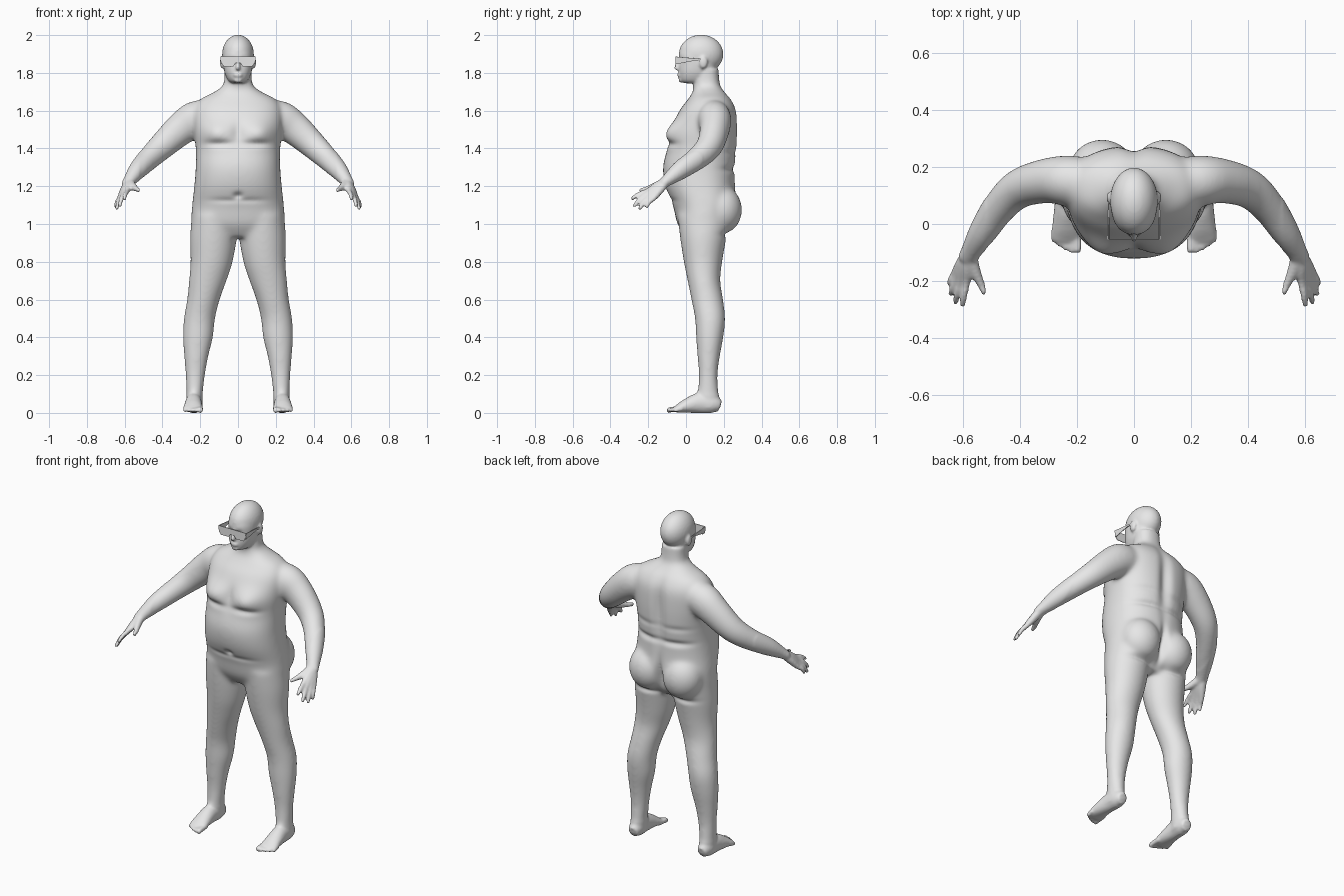
import bpy
import bmesh
import math
from mathutils import Vector, Matrix

default_cube = bpy.data.objects.get("Cube")
if default_cube:
    bpy.data.objects.remove(default_cube, do_unlink=True)

GREY = (0.8, 0.8, 0.8, 1.0)
material = bpy.data.materials.new("plain grey")
material.use_nodes = True
material.diffuse_color = GREY
for node in material.node_tree.nodes:
    if node.type == "BSDF_PRINCIPLED":
        node.inputs["Base Color"].default_value = GREY

SEGMENTS = 32
bm = bmesh.new()


def densify(rows, steps=5):
    """Smooth spline through rows of numbers."""
    rows = [Vector(row) for row in rows]
    last = len(rows) - 1
    result = []
    for i in range(last):
        a, b, c, d = [rows[min(max(i + k, 0), last)] for k in (-1, 0, 1, 2)]
        for step in range(steps):
            t = step / steps
            bend = (b - c) * 3 + d - a
            curve = a * 2 - b * 5 + c * 4 - d + bend * t
            result.append(b + (c - a + curve * t) * (t / 2))
    return result + [rows[-1]]


def loft(rings, mirrored):
    """Closed skin over a list of rings, optionally repeated on the other side."""
    for side in ((1, -1) if mirrored else (1,)):
        loops = [[bm.verts.new((p.x * side, p.y, p.z)) for p in ring] for ring in rings]
        faces = [bm.faces.new(loops[0]), bm.faces.new(loops[-1])]
        for low, high in zip(loops, loops[1:]):
            for i in range(SEGMENTS):
                j = (i + 1) % SEGMENTS
                faces.append(bm.faces.new((low[i], low[j], high[j], high[i])))
        bmesh.ops.recalc_face_normals(bm, faces=faces)


def unit_ring(power=2.0):
    points = []
    for i in range(SEGMENTS):
        angle = math.tau * i / SEGMENTS
        u, v = math.cos(angle), math.sin(angle)
        points.append((math.copysign(abs(u) ** (2 / power), u),
                       math.copysign(abs(v) ** (2 / power), v)))
    return points


def stack(rows, power=2.0, mirrored=False):
    """Horizontal sections: z, centre x, half width, front y, back y."""
    rings = []
    for z, cx, half, front, back in densify(rows):
        mid, depth = (front + back) / 2, (back - front) / 2
        rings.append([Vector((cx + u * half, mid + v * depth, z)) for u, v in unit_ring(power)])
    loft(rings, mirrored)


def tube(rows, mirrored=True):
    """Sections across a path: x, y, z, half width, half height."""
    rows = densify(rows)
    centres = [Vector(row[:3]) for row in rows]
    rings = []
    for i, row in enumerate(rows):
        along = (centres[min(i + 1, len(rows) - 1)] - centres[max(i - 1, 0)]).normalized()
        across = along.cross(Vector((0, 0, 1))).normalized()
        up = across.cross(along)
        rings.append([centres[i] + across * u * row[3] + up * v * row[4] for u, v in unit_ring()])
    # rounded tip
    tip = centres[-1] + along * rows[-1][4] * 0.6
    rings.append([tip + (p - centres[-1]) * 0.5 for p in rings[-1]])
    loft(rings, mirrored)


def ball(centre, radii, mirrored=False):
    for side in ((1, -1) if mirrored else (1,)):
        place = Matrix.Translation((centre[0] * side, centre[1], centre[2]))
        bmesh.ops.create_uvsphere(bm, u_segments=SEGMENTS, v_segments=SEGMENTS // 2, radius=1,
                                  matrix=place @ Matrix.Diagonal((*radii, 1)))


# Torso and neck
stack([(0.93, 0, 0.2, 0, 0.18), (1, 0, 0.245, -0.045, 0.23), (1.1, 0, 0.243, -0.07, 0.265),
       (1.2, 0, 0.232, -0.11, 0.262), (1.3, 0, 0.224, -0.122, 0.262), (1.4, 0, 0.224, -0.1, 0.272),
       (1.5, 0, 0.235, -0.08, 0.275), (1.6, 0, 0.235, -0.035, 0.268), (1.66, 0, 0.2, 0.01, 0.24),
       (1.7, 0, 0.125, 0.035, 0.205), (1.74, 0, 0.078, 0.04, 0.18), (1.82, 0, 0.07, 0.04, 0.172)],
      power=2.3)
ball((0.112, 0.185, 1.075), (0.118, 0.112, 0.13), mirrored=True)

# Legs
stack([(1.05, 0.125, 0.12, -0.045, 0.24), (0.93, 0.13, 0.124, -0.032, 0.215),
       (0.8, 0.14, 0.112, -0.012, 0.192), (0.7, 0.16, 0.1, 0.008, 0.182),
       (0.6, 0.183, 0.087, 0.028, 0.197), (0.5, 0.204, 0.083, 0.047, 0.208),
       (0.4, 0.212, 0.08, 0.053, 0.198), (0.3, 0.221, 0.065, 0.06, 0.18),
       (0.2, 0.226, 0.052, 0.067, 0.168), (0.1, 0.23, 0.044, 0.06, 0.174),
       (0.03, 0.232, 0.043, 0.05, 0.185)], mirrored=True)

# Feet
tube([(0.23, 0.18, 0.035, 0.028, 0.03), (0.232, 0.14, 0.048, 0.042, 0.05),
      (0.235, 0.07, 0.052, 0.043, 0.054), (0.237, 0, 0.036, 0.049, 0.037),
      (0.238, -0.045, 0.022, 0.052, 0.021), (0.238, -0.06, 0.018, 0.046, 0.015)])

# Toes
for number, reach in enumerate((0.094, 0.096, 0.086, 0.074, 0.058)):
    x = 0.199 + number * 0.0205
    thick = 0.015 if number == 0 else 0.0105
    tube([(x, -0.02, 0.022, thick, thick), (x, -reach + 0.02, 0.018, thick, thick),
          (x, -reach, 0.013, thick, thick)])

# Arms
tube([(0.12, 0.14, 1.57, 0.08, 0.08), (0.22, 0.15, 1.555, 0.09, 0.098),
      (0.3, 0.152, 1.505, 0.08, 0.088), (0.4, 0.125, 1.415, 0.07, 0.073),
      (0.47, 0.06, 1.348, 0.06, 0.062), (0.53, -0.03, 1.285, 0.05, 0.05),
      (0.57, -0.095, 1.235, 0.036, 0.033), (0.583, -0.125, 1.212, 0.036, 0.025)])

# Fingers, each running from the wrist over its knuckle
WRIST = Vector((0.577, -0.105, 1.225))
for knuckle, tip in (((0.587, -0.205, 1.175), (0.6, -0.286, 1.133)),
                     ((0.605, -0.205, 1.158), (0.626, -0.275, 1.095)),
                     ((0.619, -0.192, 1.143), (0.642, -0.245, 1.08)),
                     ((0.628, -0.172, 1.135), (0.648, -0.208, 1.09))):
    knuckle, tip = Vector(knuckle), Vector(tip)
    joint = (knuckle + tip) / 2 + Vector((0.003, -0.006, 0.003))
    tube([(*WRIST, 0.026, 0.022), (*((WRIST + knuckle) / 2), 0.023, 0.021),
          (*knuckle, 0.014, 0.014), (*joint, 0.0125, 0.0125), (*tip, 0.01, 0.01)])
tube([(*WRIST, 0.026, 0.024), (0.557, -0.165, 1.2, 0.02, 0.02),
      (0.537, -0.21, 1.185, 0.014, 0.014), (0.523, -0.243, 1.178, 0.011, 0.011)])

# Head
ball((0, 0.08, 1.899), (0.084, 0.118, 0.103))
stack([(1.745, 0, 0.03, -0.008, 0.1), (1.76, 0, 0.052, -0.03, 0.13), (1.8, 0, 0.071, -0.038, 0.15),
       (1.85, 0, 0.079, -0.037, 0.17), (1.9, 0, 0.08, -0.038, 0.18), (1.94, 0, 0.068, -0.022, 0.16)],
      power=2.2)
tube([(0, -0.034, 1.87, 0.009, 0.01), (0, -0.046, 1.84, 0.01, 0.012),
      (0, -0.052, 1.822, 0.015, 0.012)], mirrored=False)
ball((0, -0.036, 1.789), (0.025, 0.012, 0.012))
ball((0, -0.026, 1.762), (0.024, 0.014, 0.014))
ball((0.084, 0.092, 1.856), (0.012, 0.023, 0.034), mirrored=True)

# Fuse all parts into one skin
rough = bpy.data.meshes.new("rough_body")
bm.to_mesh(rough)
bm.free()
body = bpy.data.objects.new("body", rough)
bpy.context.scene.collection.objects.link(body)
remesh = body.modifiers.new("fuse", "REMESH")
remesh.mode = "VOXEL"
remesh.voxel_size = 0.007
bpy.context.view_layer.update()
graph = bpy.context.evaluated_depsgraph_get()
skin = bpy.data.meshes.new_from_object(body.evaluated_get(graph))
body.modifiers.clear()
body.data = skin
bm = bmesh.new()
bm.from_mesh(skin)


def relax(verts, times):
    for _ in range(times):
        bmesh.ops.smooth_vert(bm, verts=verts, factor=0.5,
                              use_axis_x=True, use_axis_y=True, use_axis_z=True)


def push(centre, radii, offset):
    """Soft push along y on both sides of the body."""
    for v in bm.verts:
        dz = (v.co.z - centre[2]) / radii[2]
        if abs(dz) > 2.5:
            continue
        dx = (abs(v.co.x) - centre[0]) / radii[0]
        dy = (v.co.y - centre[1]) / radii[1]
        v.co.y += offset * math.exp(-dx * dx - dy * dy - dz * dz)


# Blend the joints, leaving hands, feet and face crisp
relax([v for v in bm.verts if 0.1 < v.co.z < 1.74 and abs(v.co.x) < 0.52], 25)

# Chest, navel and belly folds
push((0.12, -0.07, 1.485), (0.08, 0.09, 0.06), -0.034)
push((0.11, -0.1, 1.425), (0.08, 0.08, 0.018), 0.016)
push((0, -0.09, 1.48), (0.03, 0.06, 0.06), 0.012)
push((0, -0.1, 1.15), (0.022, 0.05, 0.016), 0.018)
push((0.06, -0.08, 1.125), (0.1, 0.06, 0.014), 0.006)
# Spine, buttock cleft and back folds
push((0, 0.26, 1.46), (0.035, 0.08, 0.18), -0.024)
push((0, 0.27, 1.06), (0.02, 0.08, 0.1), -0.035)
push((0.1, 0.25, 1.29), (0.11, 0.08, 0.016), -0.014)
push((0.11, 0.25, 1.38), (0.09, 0.08, 0.016), -0.006)
push((0.12, 0.21, 0.945), (0.08, 0.07, 0.016), -0.014)
# Eye sockets
push((0.033, -0.04, 1.862), (0.018, 0.02, 0.014), 0.012)

relax(bm.verts[:], 3)
for vert in bm.verts:
    vert.co.z = max(vert.co.z, 0)
for face in bm.faces:
    face.smooth = True
bm.to_mesh(skin)
bm.free()
skin.materials.clear()
skin.materials.append(material)

# Glasses: one flat visor and two tapering side pieces
FRONT = -0.054
half = [(0.012, 1.852), (0.025, 1.834), (0.075, 1.834), (0.087, 1.85), (0.092, 1.886)]
visor = [(x, FRONT, z) for x, z in half]
visor += [(-x, FRONT, z) for x, z in reversed(half)]
temple = [(0.092, FRONT, 1.886), (0.088, FRONT, 1.846), (0.089, 0.05, 1.866),
          (0.089, 0.1, 1.862), (0.089, 0.1, 1.872)]
bm = bmesh.new()
for outline in (visor, temple, [(-x, y, z) for x, y, z in temple]):
    bm.faces.new([bm.verts.new(p) for p in outline])
glasses_mesh = bpy.data.meshes.new("glasses")
bm.to_mesh(glasses_mesh)
bm.free()
glasses_mesh.materials.append(material)
glasses = bpy.data.objects.new("glasses", glasses_mesh)
bpy.context.scene.collection.objects.link(glasses)
thickness = glasses.modifiers.new("thickness", "SOLIDIFY")
thickness.thickness = 0.004
thickness.offset = 0
